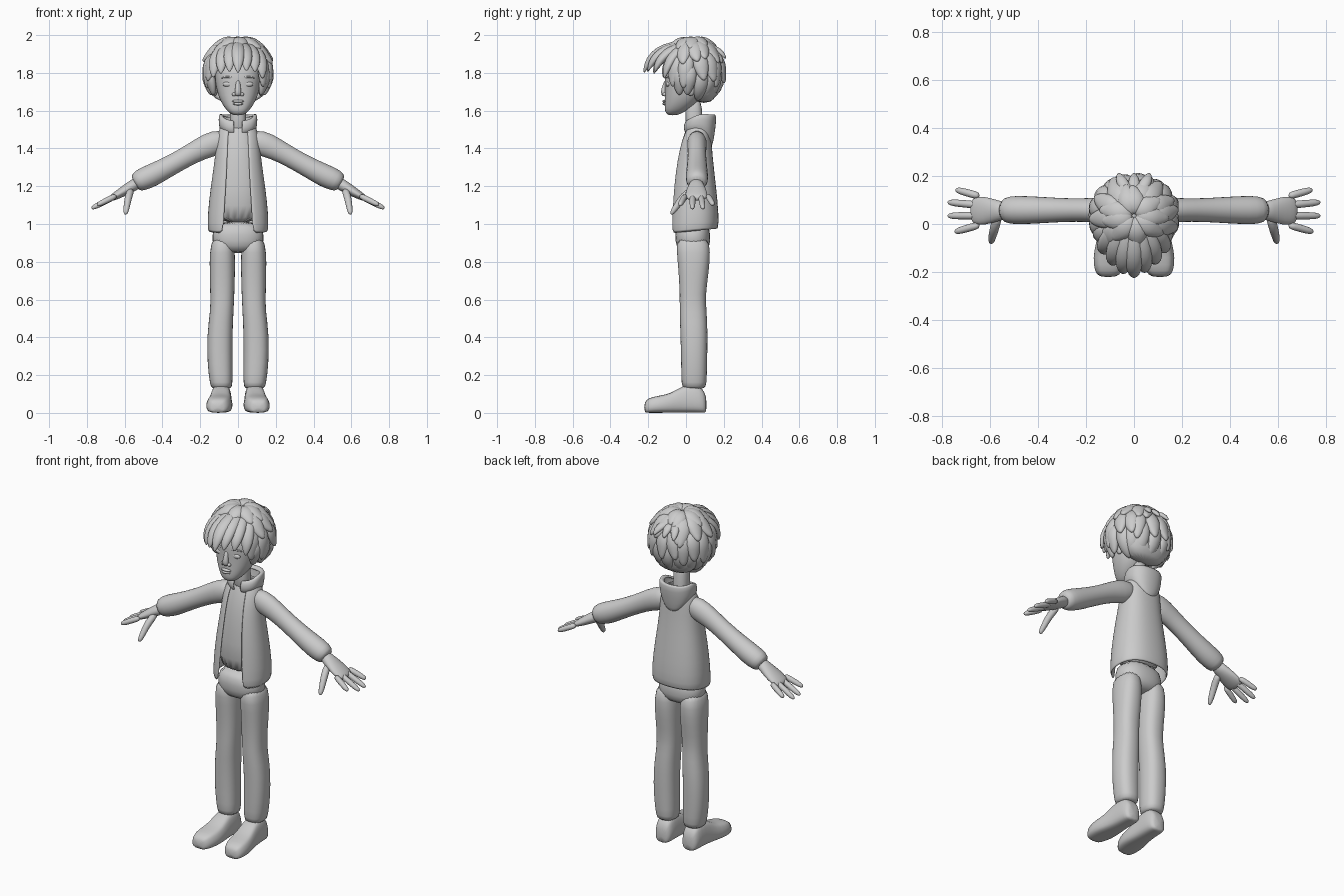
import bpy, bmesh, math, random
from mathutils import Vector as V

if "Cube" in bpy.data.objects:
    bpy.data.objects.remove(bpy.data.objects["Cube"])
random.seed(4)

clay = bpy.data.materials.new("clay grey")
clay.use_nodes = True
clay.diffuse_color = (0.6, 0.6, 0.6, 1)
clay.node_tree.nodes["Principled BSDF"].inputs["Base Color"].default_value = clay.diffuse_color


def spow(v, p):
    return math.copysign(abs(v) ** p, v)


def skin(bm, rings, closed=True, caps=True):
    """Join rings of points into a skin."""
    loops = [[bm.verts.new(p) for p in ring] for ring in rings]
    n = len(loops[0])
    for a, b in zip(loops, loops[1:]):
        for i in range(n if closed else n - 1):
            j = (i + 1) % n
            bm.faces.new((a[i], a[j], b[j], b[i]))
    if caps:
        bm.faces.new(loops[0][::-1])
        bm.faces.new(loops[-1])


def finish(name, bm, mirror=False, sub=1, thick=0):
    bmesh.ops.recalc_face_normals(bm, faces=bm.faces)
    me = bpy.data.meshes.new(name)
    bm.to_mesh(me)
    bm.free()
    me.materials.append(clay)
    me.shade_smooth()
    ob = bpy.data.objects.new(name, me)
    bpy.context.collection.objects.link(ob)
    if mirror:
        ob.modifiers.new("mirror", "MIRROR").use_clip = False
    if thick:
        ob.modifiers.new("thickness", "SOLIDIFY").thickness = thick
    if sub:
        s = ob.modifiers.new("smooth", "SUBSURF")
        s.levels = s.render_levels = sub
    return ob


def oval(z, rx, yf, yb, cx=0, open_x=0, p=0.85, n=20):
    """Horizontal ring from front yf to back yb, optionally open at the front."""
    a = math.asin((open_x / rx) ** (1 / p)) if open_x else 0
    steps = n if open_x else n - 1
    ring = []
    for i in range(steps + 1):
        t = a + (2 * math.pi - 2 * a) * i / n
        ring.append((cx + rx * spow(math.sin(t), p),
                     (yf + yb) / 2 - (yb - yf) / 2 * spow(math.cos(t), p), z))
    return ring


def stack(name, rows, **kw):
    bm = bmesh.new()
    skin(bm, [oval(*r) for r in rows])
    return finish(name, bm, **kw)


def tube(bm, rows, up, n=10):
    """Rows of (centre, half width, half height) swept along their own path."""
    pts = [V(r[0]) for r in rows]
    rings = []
    for i, (c, w, h) in enumerate(rows):
        t = (pts[min(i + 1, len(pts) - 1)] - pts[max(i - 1, 0)]).normalized()
        side = t.cross(V(up)).normalized()
        nor = side.cross(t)
        rings.append([pts[i] + side * w * math.cos(k * math.tau / n) + nor * h * math.sin(k * math.tau / n)
                      for k in range(n)])
    skin(bm, rings)


def ball(bm, c, r):
    vs = bmesh.ops.create_uvsphere(bm, u_segments=14, v_segments=8, radius=1)["verts"]
    for v in vs:
        v.co = V((v.co.x * r[0], v.co.y * r[1], v.co.z * r[2])) + V(c)


# Trousers
stack("trouser_hips", [(1.02, .12, -.05, .12), (.94, .14, -.06, .13), (.88, .135, -.055, .13), (.845, .07, -.02, .09)])
stack("trouser_legs", [(.94, .055, -.05, .12, .08), (.85, .068, -.05, .13, .083), (.75, .068, -.04, .122, .083),
                       (.62, .064, -.033, .103, .083), (.54, .062, -.035, .11, .085), (.42, .068, -.03, .116, .097),
                       (.25, .067, -.026, .112, .096), (.15, .06, -.025, .11, .088), (.125, .053, -.015, .1, .088)],
      mirror=True)

# Shoes, swept from toe to heel with flattened soles
bm = bmesh.new()
rings = []
for y, cx, w, top in [(-.222, .108, .035, .055), (-.2, .106, .06, .08), (-.14, .1, .073, .092), (-.08, .094, .066, .103),
                      (-.02, .09, .058, .145), (.05, .088, .056, .155), (.09, .088, .052, .13), (.11, .088, .035, .08)]:
    ring = []
    for k in range(16):
        t = k * math.tau / 16
        s = spow(math.sin(t), .6)
        ring.append((cx + w * spow(math.cos(t), .6) * (1 if s < .2 else .9), y, top * (s + 1) / 2))
    rings.append(ring)
skin(bm, rings)
finish("shoes", bm, mirror=True)

# Shirt and open jacket
stack("shirt", [(.985, .14, -.07, .14), (1.2, .125, -.06, .14), (1.35, .1, -.045, .12),
                (1.45, .09, -.02, .12), (1.5, .065, 0, .1), (1.53, .045, .01, .09)])
bm = bmesh.new()
rows = [(.955, .162, -.09, .172, .08), (1.05, .163, -.085, .175, .075), (1.2, .146, -.075, .16, .065),
        (1.35, .122, -.055, .142, .058), (1.45, .116, -.03, .135, .055), (1.51, .1, 0, .13, .05), (1.54, .07, .015, .11, .045)]
skin(bm, [oval(*r[:4], open_x=r[4]) for r in rows], closed=False, caps=False)
for v in bm.verts:
    if v.co.z < 1:
        v.co.z += v.co.y * .1
finish("jacket", bm, thick=.012)

# Hood folded round the neck, hanging to a point at the back
bm = bmesh.new()
rings = []
for rx, yf, yb, z, dip, rise in [(.075, .0, .14, 1.49, .08, 0), (.102, -.015, .15, 1.51, .05, .0),
                                 (.105, -.015, .162, 1.545, .02, .02), (.1, .0, .16, 1.57, 0, .02), (.075, .01, .13, 1.56, .01, .015)]:
    ring = []
    for x, y, _ in oval(0, rx, yf, yb, open_x=.02):
        back = (y - yf) / (yb - yf)
        ring.append((x, y, z - dip * back ** 3 + rise * min(1, back * 2) - .045 * max(0, .4 - back)))
    rings.append(ring)
skin(bm, rings, closed=False, caps=False)
finish("hood", bm, thick=.01)

# Sleeves
bm = bmesh.new()
tube(bm, [((x, .058, z), w, h) for x, z, w, h in
          [(.05, 1.455, .04, .04), (.115, 1.432, .056, .072), (.2, 1.398, .05, .06), (.28, 1.352, .05, .054),
           (.38, 1.297, .056, .056), (.46, 1.255, .061, .063), (.52, 1.23, .06, .06), (.55, 1.212, .046, .046)]], (0, 0, 1), 14)
finish("sleeves", bm, mirror=True)

# Hands
bm = bmesh.new()
tube(bm, [((x, .055, z), w, h) for x, z, w, h in
          [(.52, 1.225, .034, .034), (.57, 1.195, .046, .032), (.62, 1.165, .062, .026), (.66, 1.142, .06, .02),
           (.68, 1.13, .045, .012)]], (0, 0, 1), 12)
for base, y, tip in [(.115, .142, .738), (.078, .09, .77), (.035, .034, .77), (-.003, -.032, .742)]:
    a, b = V((.64, base, 1.152)), V((tip, y, 1.085 + (.77 - tip) * .6))
    tube(bm, [(a.lerp(b, t), r, r) for t, r in [(0, .018), (.5, .017), (.85, .016), (1, .011), (1.04, .004)]], (0, 0, 1), 8)
tube(bm, [((.565, .04, 1.185), .022, .022), ((.58, -.015, 1.145), .023, .022), ((.588, -.045, 1.1), .019, .019),
          ((.594, -.073, 1.062), .015, .015), ((.596, -.078, 1.05), .006, .006)], (1, 0, 0), 8)
finish("hands", bm, mirror=True)

# Neck and head
stack("neck", [(1.47, .05, .0, .1), (1.55, .042, -.002, .085), (1.68, .042, -.01, .085)])
stack("head", [(1.575, .025, -.095, -.045), (1.592, .052, -.113, -.01), (1.63, .083, -.114, .05), (1.68, .107, -.112, .09),
               (1.74, .12, -.112, .12), (1.8, .126, -.116, .13), (1.87, .115, -.09, .12), (1.93, .07, -.05, .08)])

# Face: nose, lips, and mirrored lids, brows, nostrils and ears
bm = bmesh.new()
tube(bm, [((0, -.1, 1.765), .012, .012), ((0, -.113, 1.73), .013, .013), ((0, -.12, 1.695), .02, .018),
          ((0, -.112, 1.677), .017, .012)], (0, -1, 0))
ball(bm, (0, -.113, 1.65), (.034, .012, .008))
ball(bm, (0, -.113, 1.636), (.028, .013, .008))
finish("nose_and_lips", bm)
bm = bmesh.new()
ball(bm, (.052, -.094, 1.74), (.03, .014, .015))
ball(bm, (.021, -.113, 1.686), (.011, .012, .01))
ball(bm, (.122, .025, 1.72), (.016, .026, .042))
tube(bm, [((.02, -.106, 1.772), .004, .005), ((.055, -.106, 1.782), .006, .006), ((.092, -.084, 1.772), .003, .004)], (0, 0, 1), 8)
finish("eyelids_and_ears", bm, mirror=True)


# Hair: a cap covered by tapering locks that fan out from the crown
def scalp(az, el, r=1.0):
    a, e = math.radians(az), math.radians(el)
    return V((.165 * r * math.sin(a) * math.cos(e), .035 - .15 * r * math.cos(a) * math.cos(e), 1.81 + .165 * r * math.sin(e)))


def lock(bm, az, top, low, width, flare=1.1, twist=0):
    rows = []
    for t, w, lift in [(0, .35, .93), (.2, .8, 1.0), (.5, 1, 1.04), (.78, .75, 1.05), (.95, .35, flare), (1, .08, flare)]:
        rows.append((scalp(az + twist * t, top + (low - top) * t, lift), width * w, .026 * w + .004))
    tube(bm, rows, scalp(az, (top + low) / 2) - V((0, .035, 1.81)), 8)


bm = bmesh.new()
skin(bm, [oval(*r) for r in [(1.64, .07, .06, .13), (1.68, .13, .02, .165), (1.76, .155, -.02, .185), (1.83, .16, -.1, .185),
                             (1.89, .145, -.11, .17), (1.945, .1, -.075, .125), (1.97, .04, -.02, .06)]])
for az in range(65, 300, 23):
    back = abs(az - 180) < 70
    lock(bm, az, 15, -62 if back else -42, .046, 1.06 if back else 1.14, random.uniform(-14, 14))
for az in range(58, 310, 22):
    lock(bm, az, 42, -22 + random.uniform(-8, 8), .05, 1.16, random.uniform(-14, 14))
for az in range(60, 310, 27):
    lock(bm, az, 75, 14 + random.uniform(-8, 8), .052, 1.15, random.uniform(-16, 16))
for az in range(10, 370, 40):
    lock(bm, az, 88, 42 + random.uniform(-6, 6), .052, 1.12, random.uniform(-18, 18))
# Fringe sweeping forward over the brow
for x, y, z in [(0, -.222, 1.8), (.045, -.2, 1.81), (-.045, -.205, 1.805), (.09, -.165, 1.805), (-.09, -.17, 1.795),
                (.13, -.115, 1.77), (-.13, -.12, 1.775)]:
    a, m, b = V((x * .4, .02, 1.955)), V((x * 1.05, y * .85, 1.955 - abs(x) * .35)), V((x, y, z))
    rows = []
    for t, w in [(0, .5), (.25, .9), (.5, 1), (.75, .85), (.93, .4), (1, .1)]:
        rows.append((a * (1 - t) ** 2 + m * 2 * t * (1 - t) + b * t * t, .042 * w, .028 * w))
    tube(bm, rows, (x * 2, -.6, 1), 8)
# Tuft at the back of the crown
for x in (-.05, 0, .05):
    tube(bm, [((x * .3, .1, 1.93), .02, .015), ((x * .8, .16, 1.93), .03, .02), ((x * 1.2, .195, 1.9), .022, .014),
              ((x * 1.3, .212, 1.875), .004, .004)], (0, .5, 1), 8)
finish("hair", bm)
